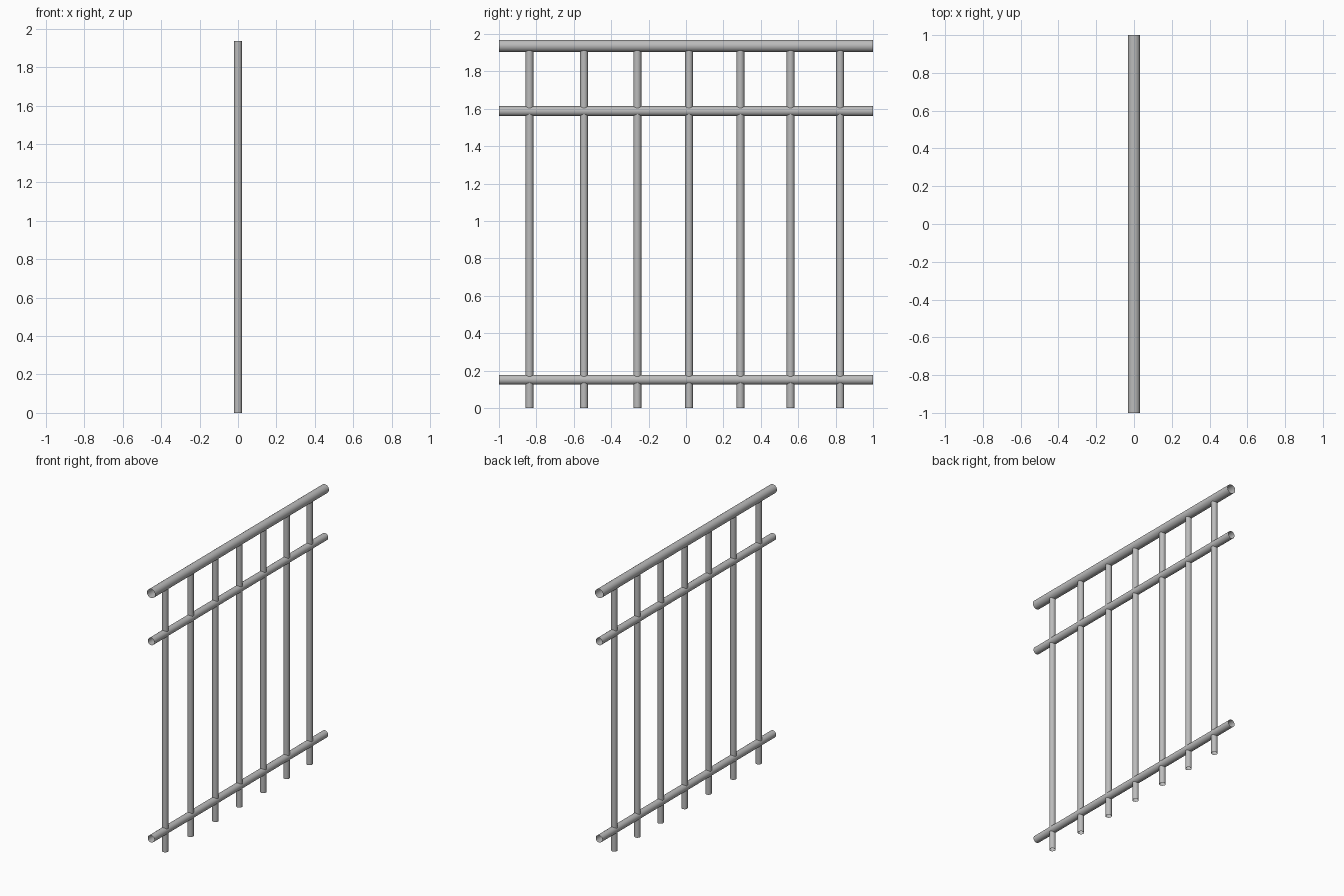
import bpy
import math

cube = bpy.data.objects.get("Cube")
if cube:
    bpy.data.objects.remove(cube, do_unlink=True)

steel = bpy.data.materials.new("grey_steel")
steel.use_nodes = True
colour = (0.5, 0.5, 0.5, 1.0)
steel.diffuse_color = colour
steel.node_tree.nodes["Principled BSDF"].inputs["Base Color"].default_value = colour


def tube(name, radius, length, location, along_y=False):
    """Open-ended pipe, upright or lying along y."""
    bpy.ops.mesh.primitive_cylinder_add(
        vertices=24, radius=radius, depth=length, end_fill_type='NOTHING',
        location=location, rotation=(math.pi / 2 if along_y else 0, 0, 0))
    obj = bpy.context.object
    obj.name = name
    obj.data.materials.append(steel)
    bpy.ops.object.transform_apply(location=False, rotation=True, scale=False)
    bpy.ops.object.shade_smooth_by_angle(angle=math.radians(40))
    return obj


# Horizontal rails
for name, radius, height in (("top_rail", 0.0325, 1.936),
                             ("middle_rail", 0.0265, 1.587),
                             ("bottom_rail", 0.0265, 0.151)):
    tube(name, radius, 2.0, (0, 0, height), along_y=True)

# Upright bars, ending inside the top rail
bar_top = 1.936
for i, y in enumerate((-0.837, -0.545, -0.26, 0.016, 0.291, 0.559, 0.824)):
    tube(f"upright_bar_{i + 1}", 0.021, bar_top, (0, y, bar_top / 2))
